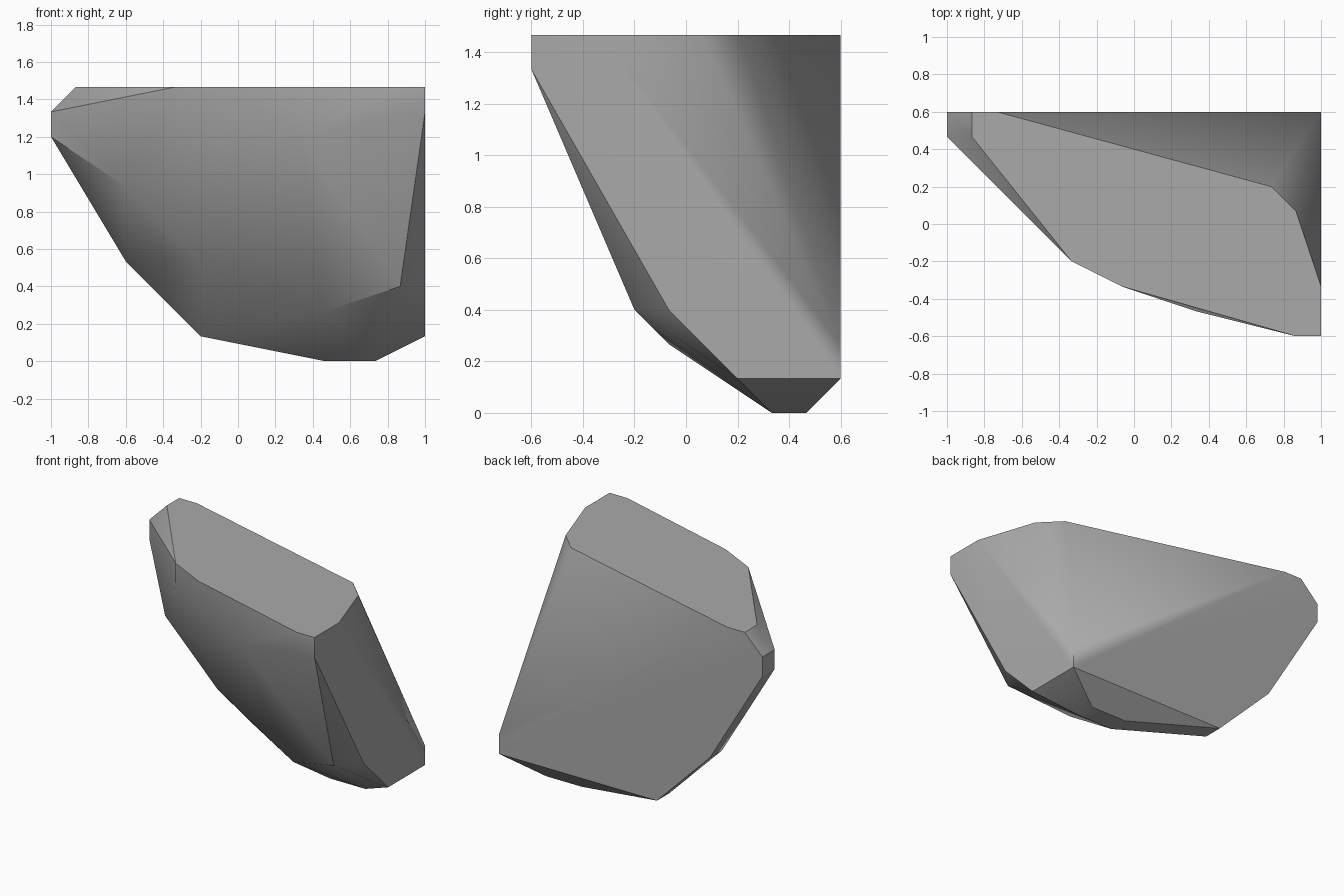
import bpy
import bmesh
import math
from mathutils import Vector

default_cube = bpy.data.objects.get("Cube")
if default_cube:
    bpy.data.objects.remove(default_cube, do_unlink=True)

# All corners sit on a regular lattice of this step
STEP = 1 / 15


def flat_material(name, colour):
    material = bpy.data.materials.new(name)
    material.use_nodes = True
    material.diffuse_color = colour
    material.node_tree.nodes["Principled BSDF"].inputs["Base Color"].default_value = colour
    return material


def level(height, outline):
    """Lattice corners (x, y) of the rock at one height."""
    return [Vector((x, y, height)) * STEP for x, y in outline]


def hull_object(name, corners, material, smooth_angle):
    mesh = bpy.data.meshes.new(name)
    bm = bmesh.new()
    verts = [bm.verts.new(corner) for corner in corners]
    result = bmesh.ops.convex_hull(bm, input=verts)
    loose = {v for v in result["geom_interior"] + result["geom_unused"]
             if isinstance(v, bmesh.types.BMVert)}
    bmesh.ops.delete(bm, geom=list(loose), context="VERTS")
    # Merge coplanar triangles into clean facets
    bmesh.ops.dissolve_limit(bm, angle_limit=math.radians(0.5),
                             verts=bm.verts[:], edges=bm.edges[:])
    bmesh.ops.recalc_face_normals(bm, faces=bm.faces[:])
    bm.to_mesh(mesh)
    bm.free()
    mesh.materials.append(material)
    obj = bpy.data.objects.new(name, mesh)
    bpy.context.collection.objects.link(obj)
    bpy.ops.object.select_all(action="DESELECT")
    obj.select_set(True)
    bpy.context.view_layer.objects.active = obj
    bpy.ops.object.shade_smooth_by_angle(angle=math.radians(smooth_angle))
    return obj


stone_grey = flat_material("stone grey", (0.4, 0.4, 0.4, 1))

# Flat top
corners = level(22, [(-13, 9), (-13, 7), (-5, -3), (-1, -5), (13, -9),
                     (15, -9), (15, -5), (13, 1), (11, 3), (-11, 9)])
# Chamfered rim and left tip
corners += level(20, [(-15, 9), (-15, 7), (-5, -3), (13, -9), (15, -9)])
corners += level(18, [(-15, 9), (-15, 7), (5, -7)])
# Leaning front and left flank
corners += level(14, [(-9, 1), (-3, -2)])
corners += level(8, [(-9, 9), (-9, 7), (-3, 1)])
corners += level(6, [(13, -3), (15, -1)])
corners += level(4, [(7, -1), (15, 9)])
# Narrow foot
corners += level(2, [(15, 9), (15, 3), (-3, 9), (-3, 7)])
corners += level(0, [(x, y) for x in (7, 11) for y in (5, 7)])

hull_object("rock", corners, stone_grey, 30)
